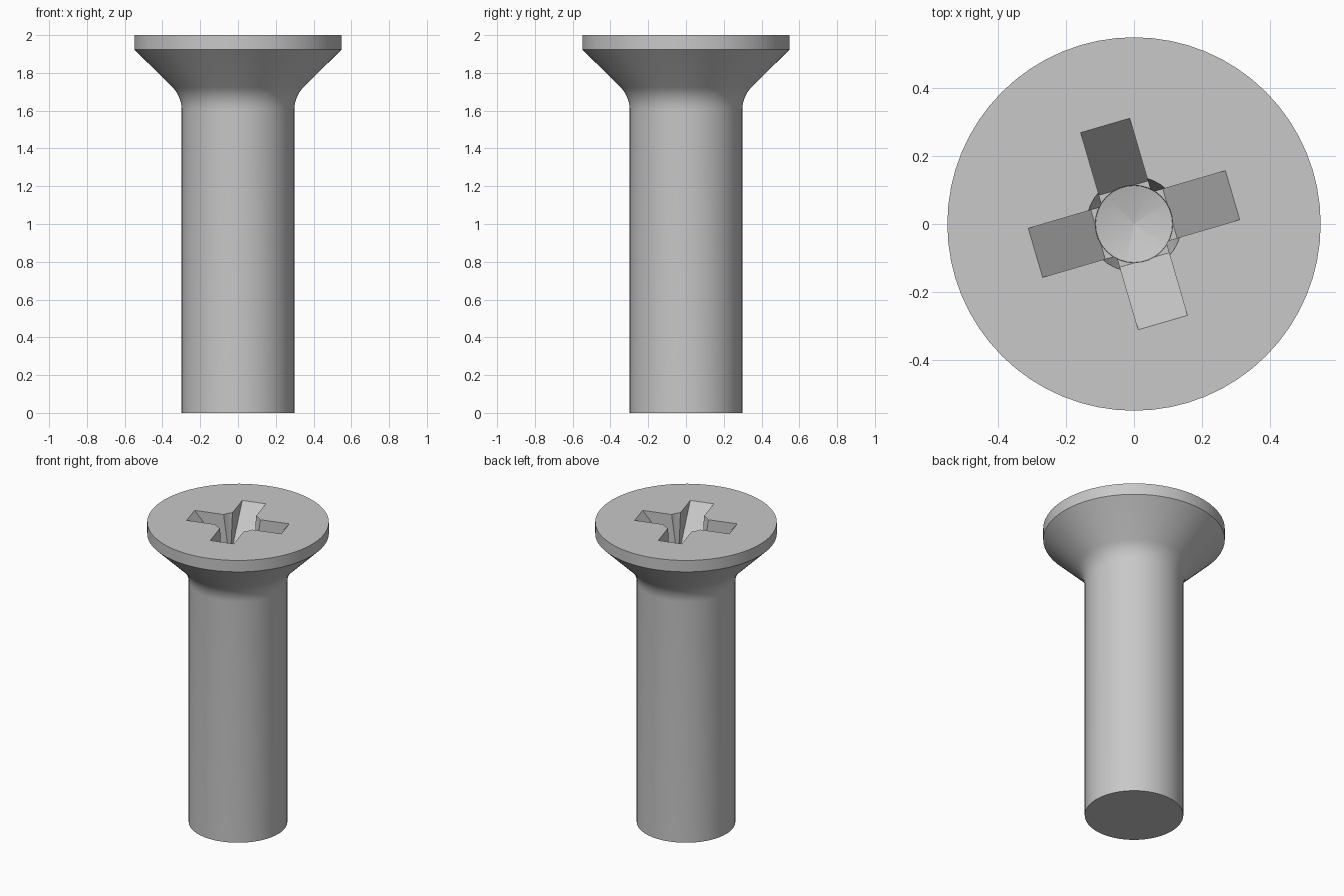
import bpy, bmesh, math
from mathutils import Matrix

cube = bpy.data.objects.get("Cube")
if cube:
    bpy.data.objects.remove(cube, do_unlink=True)

TOP = 2.0
RECESS_ANGLE = math.radians(16.3)

steel = bpy.data.materials.new("light grey steel")
steel.use_nodes = True
grey = (0.58, 0.58, 0.58, 1)
steel.diffuse_color = grey
steel.node_tree.nodes["Principled BSDF"].inputs["Base Color"].default_value = grey


def finish(bm, name):
    """Turn a bmesh into a linked object with the steel material."""
    bmesh.ops.recalc_face_normals(bm, faces=bm.faces[:])
    mesh = bpy.data.meshes.new(name)
    bm.to_mesh(mesh)
    bm.free()
    mesh.materials.append(steel)
    obj = bpy.data.objects.new(name, mesh)
    bpy.context.collection.objects.link(obj)
    return obj


def lathe(name, profile, segments):
    """Spin (radius, z) points into a closed solid, bottom to top."""
    bm = bmesh.new()
    rings = []
    for r, z in profile:
        angles = [2 * math.pi * i / segments for i in range(segments)]
        rings.append([bm.verts.new((r * math.cos(a), r * math.sin(a), z)) for a in angles])
    for low, high in zip(rings, rings[1:]):
        for i in range(segments):
            j = (i + 1) % segments
            bm.faces.new((low[i], low[j], high[j], high[i]))
    bm.faces.new(rings[0][::-1])
    bm.faces.new(rings[-1])
    bmesh.ops.remove_doubles(bm, verts=bm.verts[:], dist=1e-4)
    return finish(bm, name)


def wing_cutter(name, angle):
    """Tapered bar that cuts two opposite wings of the cross recess."""
    bm = bmesh.new()
    slope = (0.302 - 0.11) / 0.24
    tip = 0.302 + 0.02 * slope
    outline = [(-0.11, TOP - 0.24), (0.11, TOP - 0.24), (tip, TOP + 0.02), (-tip, TOP + 0.02)]
    face = bm.faces.new([bm.verts.new((x, -0.075, z)) for x, z in outline])
    extruded = bmesh.ops.extrude_face_region(bm, geom=[face])["geom"]
    verts = [v for v in extruded if isinstance(v, bmesh.types.BMVert)]
    bmesh.ops.translate(bm, verts=verts, vec=(0, 0.15, 0))
    bmesh.ops.rotate(bm, verts=bm.verts[:], matrix=Matrix.Rotation(angle, 3, "Z"))
    return finish(bm, name)


# Shank, rounded neck, countersunk cone and rim in one turned profile
SHANK, FILLET, NECK_Z = 0.298, 0.17, 1.605
profile = [(SHANK, 0), (SHANK, NECK_Z)]
for i in range(1, 7):
    a = math.radians(45) * i / 6
    profile.append((SHANK + FILLET * (1 - math.cos(a)), NECK_Z + FILLET * math.sin(a)))
profile += [(0.549, 1.924), (0.549, TOP)]
screw = lathe("countersunk_screw", profile, 64)

# Cross recess: two wing bars and a tapered round core with a shallow conical floor
core = lathe("recess_core_cutter",
             [(0.0001, TOP - 0.28), (0.113, TOP - 0.25), (0.142, TOP + 0.02)], 32)
cutters = [wing_cutter("recess_wing_cutter_a", RECESS_ANGLE),
           wing_cutter("recess_wing_cutter_b", RECESS_ANGLE + math.pi / 2), core]

bpy.ops.object.select_all(action="DESELECT")
screw.select_set(True)
bpy.context.view_layer.objects.active = screw
for cutter in cutters:
    cutter.hide_render = True
    cut = screw.modifiers.new("recess", "BOOLEAN")
    cut.operation = "DIFFERENCE"
    cut.solver = "EXACT"
    cut.object = cutter
    bpy.ops.object.modifier_apply(modifier=cut.name)
for cutter in cutters:
    bpy.data.objects.remove(cutter, do_unlink=True)

# Smooth turned surfaces, crisp rim and recess edges
bpy.ops.object.shade_smooth_by_angle(angle=math.radians(30))
